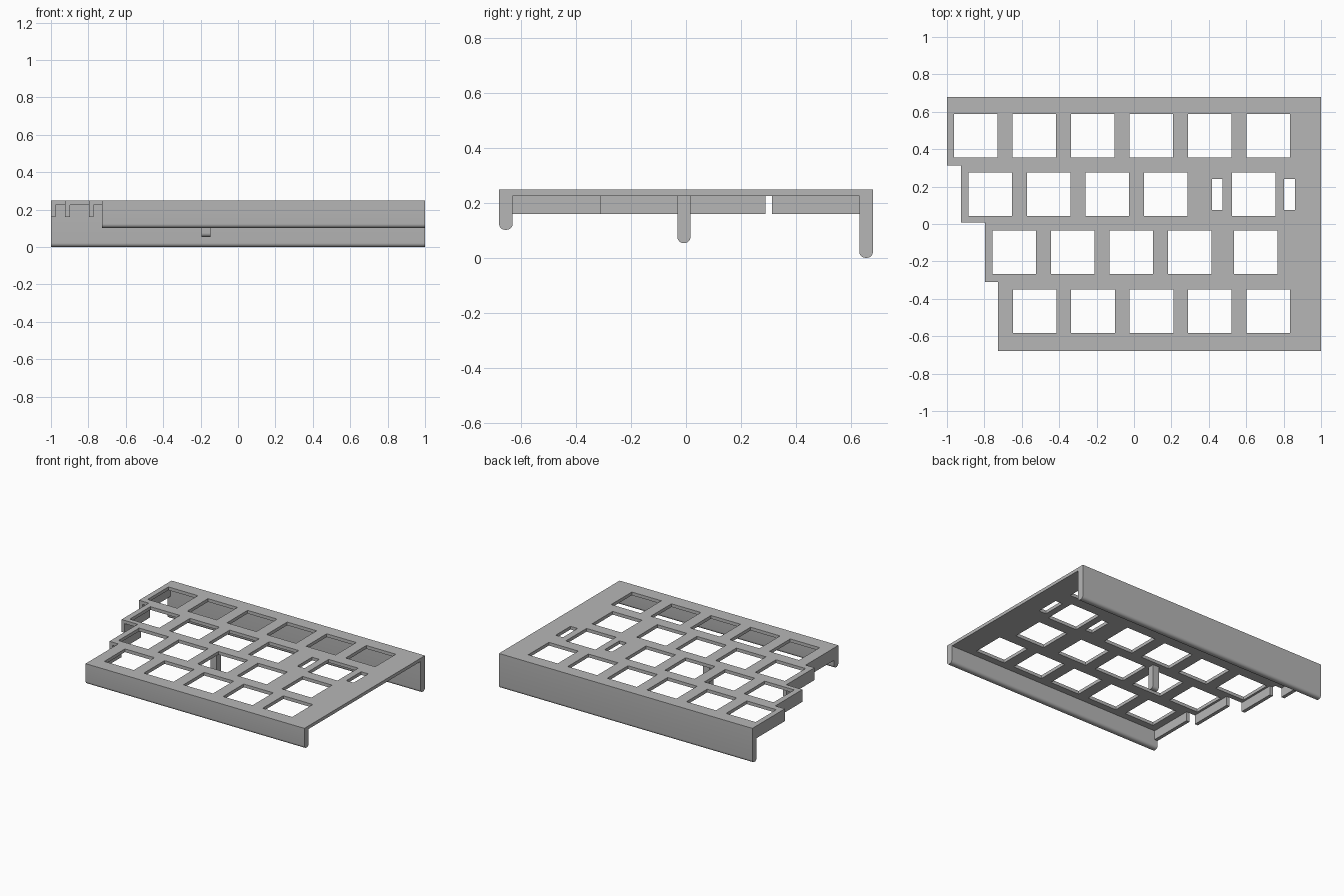
import bpy
import bmesh
from math import pi, sin, cos

cube = bpy.data.objects.get("Cube")
if cube:
    bpy.data.objects.remove(cube, do_unlink=True)

TOP, UNDER, LIP_BOTTOM = 0.248, 0.225, 0.16
RIGHT, BACK, WALL = 1.0, 0.68, 0.049
PITCH, HOLE = 0.3125, 0.233

grey = bpy.data.materials.new("plain_grey")
grey.use_nodes = True
colour = (0.47, 0.47, 0.47, 1)
grey.diffuse_color = colour
grey.node_tree.nodes["Principled BSDF"].inputs["Base Color"].default_value = colour


def finish(bm, name):
    bmesh.ops.recalc_face_normals(bm, faces=bm.faces)
    mesh = bpy.data.meshes.new(name)
    bm.to_mesh(mesh)
    bm.free()
    mesh.materials.append(grey)
    obj = bpy.data.objects.new(name, mesh)
    bpy.context.collection.objects.link(obj)
    return obj


def prism(bm, points, offset):
    """Extrude a closed outline by an offset vector."""
    face = bm.faces.new([bm.verts.new(p) for p in points])
    result = bmesh.ops.extrude_face_region(bm, geom=[face], use_keep_orig=True)
    moved = [v for v in result["geom"] if isinstance(v, bmesh.types.BMVert)]
    bmesh.ops.translate(bm, verts=moved, vec=offset)


def box(bm, x0, x1, y0, y1, z0, z1):
    prism(bm, [(x0, y0, z0), (x1, y0, z0), (x1, y1, z0), (x0, y1, z0)],
          (0, 0, z1 - z0))


def rounded_wall(name, x0, x1, y0, y1, z0, radius=0.021, steps=6):
    """Wall hanging under the plate, with a rounded lower edge along x."""
    points = [(x0, y1, UNDER), (x0, y0, UNDER)]
    for cy, start in ((y0 + radius, pi), (y1 - radius, 1.5 * pi)):
        for i in range(steps + 1):
            a = start + i * pi / 2 / steps
            points.append((x0, cy + radius * cos(a), z0 + radius + radius * sin(a)))
    bm = bmesh.new()
    prism(bm, points, (x1 - x0, 0, 0))
    obj = finish(bm, name)
    bpy.ops.object.select_all(action="DESELECT")
    obj.select_set(True)
    bpy.context.view_layer.objects.active = obj
    bpy.ops.object.shade_smooth_by_angle(angle=0.6)
    return obj


# Rows from back to front: left edge, front y, back y, lip front, lip back
rows = [(-1.0, 0.313, BACK, 0.313, BACK - WALL),
        (-0.924, 0.007, 0.313, 0.007, 0.289),
        (-0.797, -0.311, 0.007, -0.311, 0.007),
        (-0.727, -BACK, -0.311, WALL - BACK, -0.311)]

# Stepped top plate
outline = [(RIGHT, -BACK, UNDER), (RIGHT, BACK, UNDER)]
for left, front, back, _, _ in rows:
    outline += [(left, back, UNDER), (left, front, UNDER)]
bm = bmesh.new()
prism(bm, outline, (0, 0, TOP - UNDER))
plate = finish(bm, "top_plate")

# Key openings: first hole's left edge for each column, and front y
holes = []
for first, front, count in ((-0.962, 0.356, 6), (-0.884, 0.042, 4),
                            (-0.756, -0.268, 4), (-0.648, -0.582, 5)):
    holes += [(first + i * PITCH, front, HOLE, HOLE) for i in range(count)]
holes += [(0.523, 0.042, HOLE, HOLE), (0.534, -0.268, HOLE, HOLE)]
# Narrow slots beside the wide key
holes += [(x, 0.075, 0.057, 0.166) for x in (0.416, 0.803)]

bm = bmesh.new()
for x, y, w, d in holes:
    box(bm, x, x + w, y, y + d, UNDER - 0.1, TOP + 0.1)
cutter = finish(bm, "opening_cutter")
cutter.hide_render = True
cut = plate.modifiers.new("openings", "BOOLEAN")
cut.operation = "DIFFERENCE"
cut.solver = "EXACT"
cut.object = cutter
bpy.context.view_layer.objects.active = plate
bpy.ops.object.modifier_apply(modifier=cut.name)
bpy.data.objects.remove(cutter, do_unlink=True)

# Thin lips under the stepped left edge
for i, (left, _, _, front, back) in enumerate(rows):
    bm = bmesh.new()
    box(bm, left, left + 0.025, front, back, LIP_BOTTOM, UNDER)
    finish(bm, f"edge_lip_{i + 1}")

# Walls and centre support
rounded_wall("back_wall", -1.0, RIGHT, BACK - WALL, BACK, 0)
rounded_wall("front_wall", rows[-1][0], RIGHT, -BACK, WALL - BACK, 0.102)
rounded_wall("support_post", -0.195, -0.147, -0.031, 0.016, 0.054)
